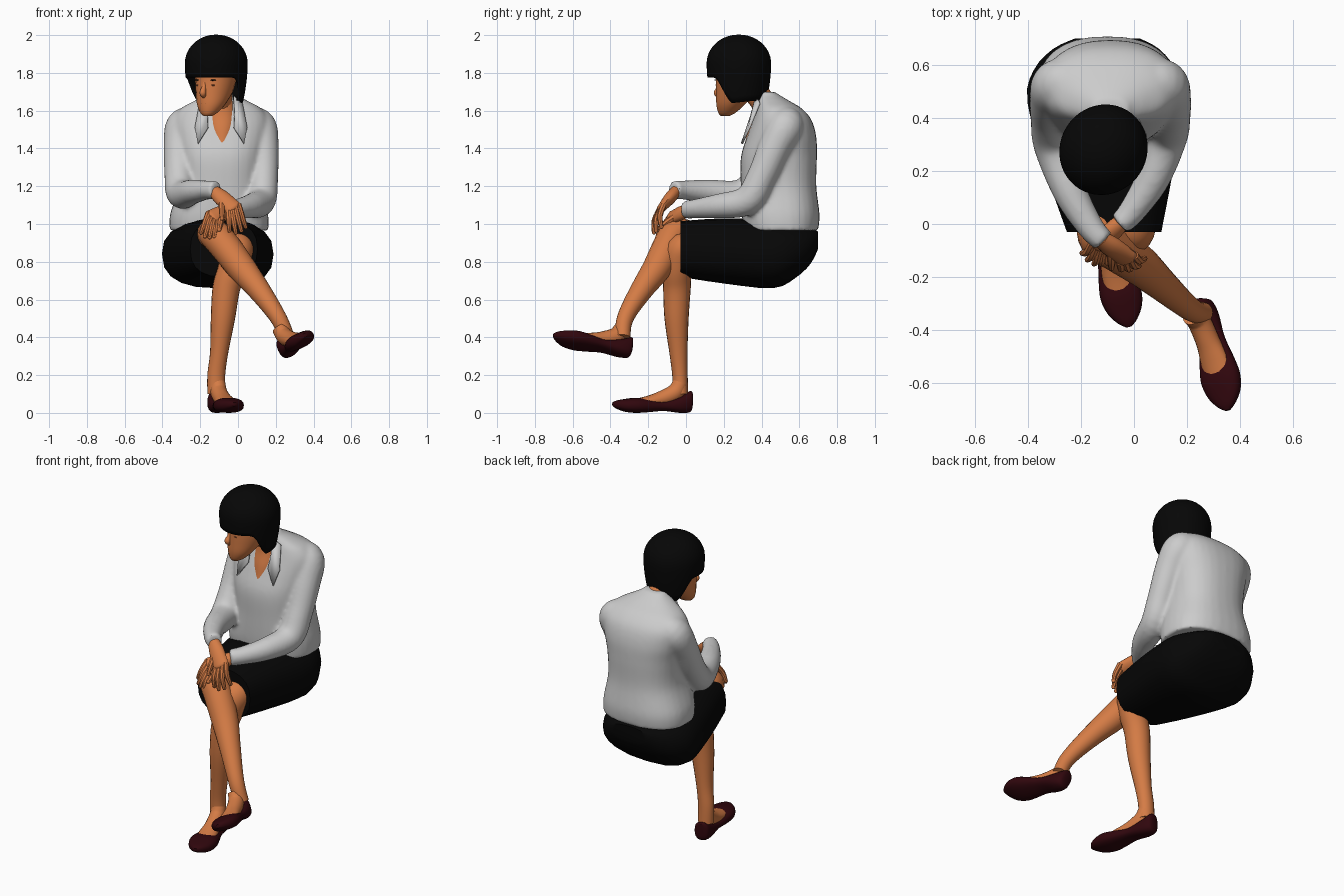
import bpy, bmesh, math
from mathutils import Vector, Matrix

if "Cube" in bpy.data.objects:
    bpy.data.objects.remove(bpy.data.objects["Cube"])

def mat(name, c):
    m = bpy.data.materials.new(name)
    m.diffuse_color = (*c, 1)
    m.use_nodes = True
    m.node_tree.nodes["Principled BSDF"].inputs["Base Color"].default_value = m.diffuse_color
    return m

SKIN = mat("skin", (0.66, 0.20, 0.06))
BLACK = mat("black", (0.002, 0.002, 0.002))
SHOE = mat("maroon", (0.03, 0.002, 0.004))
LIP = mat("lip", (0.40, 0.11, 0.04))
X, Y, Z = Vector((1, 0, 0)), Vector((0, 1, 0)), Vector((0, 0, 1))
CX = -0.09  # body centre line

def make(name, verts, faces, m=None, M=None, thick=0):
    me = bpy.data.meshes.new(name)
    me.from_pydata(verts, [], faces)
    bm = bmesh.new()
    bm.from_mesh(me)
    bmesh.ops.recalc_face_normals(bm, faces=bm.faces)
    bm.to_mesh(me)
    bm.free()
    ob = bpy.data.objects.new(name, me)
    bpy.context.collection.objects.link(ob)
    if m:
        me.materials.append(m)
    if M:
        ob.matrix_world = M
    if thick:
        s = ob.modifiers.new("thickness", 'SOLIDIFY')
        s.thickness, s.offset = thick, 0
    return ob

def spline(p, sub):
    """Smooth interpolation of path points with radii."""
    out = []
    for i in range(len(p) - 1):
        a, b, c, d = p[max(i - 1, 0)], p[i], p[i + 1], p[min(i + 2, len(p) - 1)]
        for k in range(sub):
            t = k / sub
            out.append([0.5 * (2 * v + (w - u) * t + (2 * u - 5 * v + 4 * w - x) * t * t
                        + (3 * v - u - 3 * w + x) * t ** 3) for u, v, w, x in zip(a, b, c, d)])
    return out + [list(p[-1])]

def tube(name, pts, m=None, ref=Z, axis=None, n=20, sub=5, e=2.0, M=None, cap=(0, 0)):
    """Loft of superellipses along a smooth path of (x, y, z, r1[, r2])."""
    p = spline([q if len(q) == 5 else (*q, q[3]) for q in pts], sub)
    c = [Vector(q[:3]) for q in p]
    rings = []
    for i, q in enumerate(p):
        t = axis or (c[min(i + 1, len(c) - 1)] - c[max(i - 1, 0)]).normalized()
        rings.append((c[i], t, max(q[3], .002), max(q[4], .002)))
    for side, k in enumerate(cap):  # rounded ends
        if k:
            o, t, a, b = rings[-1 if side else 0]
            for deg in (25, 50, 70, 84):
                s, h = math.cos(math.radians(deg)), math.sin(math.radians(deg)) * k * min(a, b)
                r = (o + t * h * (1 if side else -1), t, a * s, b * s)
                rings.append(r) if side else rings.insert(0, r)
    V = []
    for o, t, a, b in rings:
        u = ref.cross(t).normalized()
        w = t.cross(u)
        for k in range(n):
            g = 2 * math.pi * k / n
            x, y = math.cos(g), math.sin(g)
            V.append(o + u * a * math.copysign(abs(x) ** (2 / e), x) + w * b * math.copysign(abs(y) ** (2 / e), y))
    R = len(rings)
    F = [(i * n + k, i * n + (k + 1) % n, (i + 1) * n + (k + 1) % n, (i + 1) * n + k)
         for i in range(R - 1) for k in range(n)]
    F += [tuple(range(n)), tuple(range((R - 1) * n, R * n))]
    return make(name, V, F, m, M)

def ball(name, loc, r, m, M):
    tube(name, [(loc[0], loc[1], loc[2] + r[2] * math.sin(a), r[0] * math.cos(a), r[1] * math.cos(a))
                for a in [math.radians(d) for d in (-85, -60, -30, 0, 30, 60, 85)]], m, -Y, Z, 12, 2, M=M)

# shirt body: z, front y, back y, half width
body = [(.965, .31, .70, .262), (1.05, .295, .707, .26), (1.2, .29, .69, .224), (1.35, .29, .693, .23),
        (1.46, .322, .69, .25), (1.55, .355, .665, .255), (1.61, .372, .615, .215), (1.65, .378, .55, .145),
        (1.68, .38, .50, .088), (1.70, .385, .47, .068)]
shirt = [tube("shirt", [(CX - .01 * (z < 1.1), (f + b) / 2, z, w, (b - f) / 2) for z, f, b, w in body],
              None, -Y, Z, 32, 5, 2.4)]

# sleeves
shirt.append(tube("right_sleeve", [
    (-.225, .54, 1.55, .075), (-.285, .525, 1.515, .098), (-.308, .47, 1.41, .086), (-.312, .39, 1.26, .078), (-.30, .295, 1.16, .078),
    (-.24, .12, 1.17, .065), (-.165, -.01, 1.18, .051), (-.115, -.065, 1.18, .05, .044)], None, X, cap=(.8, 0)))
shirt.append(tube("left_sleeve", [
    (.045, .54, 1.55, .075), (.105, .525, 1.515, .098), (.13, .47, 1.41, .086), (.135, .40, 1.25, .078), (.123, .325, 1.125, .078),
    (.07, .17, 1.095, .065), (-.01, .045, 1.08, .051), (-.055, .0, 1.075, .05, .044)], None, X, cap=(.8, 0)))

# fuse body and sleeves into one garment
for ob in shirt:
    ob.select_set(True)
bpy.context.view_layer.objects.active = shirt[0]
bpy.ops.object.join()
r = shirt[0].modifiers.new("fuse", 'REMESH')
r.mode, r.voxel_size = 'VOXEL', .011
s = shirt[0].modifiers.new("soften", 'SMOOTH')
s.factor, s.iterations = .5, 8
bpy.ops.object.convert(target='MESH')

# collar flaps
for s, side in ((-1, "right"), (1, "left")):
    P = [(.068, .372, 1.675), (.072, .345, 1.57), (.068, .325, 1.51), (.122, .296, 1.425), (.138, .335, 1.51), (.112, .388, 1.64)]
    make(side + "_collar", [(CX + s * x, y, z) for x, y, z in P], [(0, 1, 4, 5), (1, 2, 3, 4)], None, thick=.012)

# hands with fingers
def hand(side, wrist, knuckle, across, tips, thumb):
    w, k, a = Vector(wrist), Vector(knuckle), Vector(across)
    d = k - w
    ref = a.cross(d).normalized()
    tube(side + "_hand", [(*w, .034, .03), (*(w + d * .4), .045, .032), (*k, .047, .022)], SKIN, ref, n=14, cap=(0, .9))
    for i, t in enumerate(tips):
        b = k + a * (i - 1.5) / 1.5
        t = Vector(t)
        mid = (b + t) / 2 - Y * .014
        tube(f"{side}_finger_{i + 1}", [(*b, .017), (*mid, .015), (*t, .011)], SKIN, X, n=8, sub=3, cap=(0, 1))
    t0, t1 = w + d * .4, Vector(thumb)
    tube(side + "_thumb", [(*t0, .02), (*((t0 + t1) / 2 - Y * .01), .017), (*t1, .012)], SKIN, X, n=8, sub=3, cap=(0, 1))

hand("right", (-.125, -.055, 1.172), (-.025, -.13, 1.085), (.026, .012, .018),
     [(-.045, -.165, .965), (-.012, -.17, .955), (.018, -.158, .965), (.04, -.13, .985)], (-.085, -.165, 1.03))
hand("left", (-.05, .005, 1.07), (-.135, -.08, 1.035), (-.02, .01, .024),
     [(-.125, -.15, .935), (-.15, -.15, .93), (-.175, -.135, .935), (-.195, -.11, .955)], (-.10, -.145, .97))

# skirt: y, centre x, half width, bottom z, top z
skirt = [(-.03, -.075, .178, .72, 1.015), (.2, -.093, .24, .685, 1.03), (.46, -.107, .295, .66, 1.02),
         (.58, -.11, .268, .715, 1.0), (.66, -.105, .20, .79, .98), (.70, -.10, .12, .87, .96)]
tube("skirt", [(cx, y, (a + b) / 2, w, (b - a) / 2) for y, cx, w, a, b in skirt], BLACK, Z, Y, 20, 3, 2.5)

# legs
tube("left_leg", [(.02, .42, .85, .11), (.01, .2, .85, .10), (.0, .05, .87, .085), (-.005, -.02, .86, .085), (-.03, -.045, .76, .078),
                  (-.062, -.048, .66, .073), (-.08, -.05, .5, .064), (-.10, -.04, .32, .048), (-.115, -.032, .2, .041, .047), (-.115, -.03, .1, .041, .047)],
     SKIN, X, cap=(1, 0))
tube("right_leg", [(-.2, .42, .85, .11), (-.165, .18, .90, .09), (-.14, .03, .935, .08), (-.125, -.055, .945, .083), (-.06, -.10, .87, .082),
                   (.02, -.155, .765, .076), (.10, -.225, .665, .062), (.18, -.295, .555, .049), (.226, -.328, .48, .043), (.26, -.335, .40, .040)],
     SKIN, X, cap=(1, 0))

# shoes: y, half width, bottom, top in foot space, toe towards -y
def foot(side, M):
    shoe = [(.035, .022, .03, .11), (.022, .042, .004, .115), (-.03, .052, 0, .09), (-.12, .053, .010, .064),
            (-.2, .069, .004, .072), (-.27, .079, 0, .08), (-.33, .067, .006, .074), (-.375, .038, .022, .066), (-.398, .010, .036, .056)]
    tube(side + "_shoe", [(0, y, (a + b) / 2, w, (b - a) / 2) for y, w, a, b in shoe], SHOE, Z, Y * -1, 20, 4, 2.5, M=M)
    tube(side + "_instep", [(0, -.03, .16, .04), (0, -.055, .11, .046, .044), (0, -.13, .075, .042, .046),
                            (0, -.20, .06, .032, .054), (0, -.255, .05, .028, .056)], SKIN, X, M=M)

foot("left", Matrix.Translation((-.115, -.002, 0)) @ Matrix.Rotation(math.radians(14), 4, 'Z'))
f = Vector((.23, -.94, .18)).normalized()
up = Vector((-.40, 0, .9))
up = (up - f * up.dot(f)).normalized()
right = (-f).cross(up)
M = Matrix((right, -f, up)).transposed().to_4x4()
M.translation = (.28, -.325, .297)
foot("right", M)

# neck and open neckline
tube("neck", [(CX, .46, 1.5, .066), (CX, .425, 1.62, .066), (-.105, .34, 1.73, .064)], SKIN, X)
tube("neckline", [(-.085, .316, 1.415, .015, .008), (-.085, .345, 1.45, .04, .028), (-.085, .372, 1.51, .062, .042),
                  (-.085, .405, 1.58, .075, .055), (-.085, .415, 1.65, .066, .058)], SKIN, -Y, Z)

# head, turned to its right
H = Matrix.Translation((-.115, .28, 0)) @ Matrix.Rotation(math.radians(-32), 4, 'Z')
tube("head", [(0, -.085, 1.572, .022, .024), (0, -.074, 1.59, .046, .047), (0, -.05, 1.635, .075, .078), (0, -.02, 1.70, .094, .108),
              (0, -.005, 1.77, .104, .122), (0, 0, 1.85, .105, .13), (0, 0, 1.93, .07, .09)], SKIN, -Y, Z, M=H)
tube("nose", [(0, -.112, 1.765, .010), (0, -.125, 1.72, .013), (0, -.135, 1.695, .018), (0, -.125, 1.68, .014)], SKIN, X, n=10, cap=(1, 1), M=H)
for z in (1.648, 1.638):
    ball("lip", (0, -.115, z), (.027, .013, .007), LIP, H)
for s in (-1, 1):
    ball("eye", (s * .042, -.108, 1.735), (.017, .008, .005), LIP, H)
    ball("eyebrow", (s * .043, -.11, 1.762), (.024, .008, .004), BLACK, H)

# bobbed hair with a fringe, open at the face
n, R = 48, 16
V, F = [(0, 0, 1.997)], []
for i in range(1, R + 1):
    for k in range(n):
        a = 2 * math.pi * k / n - math.pi
        t = min(max((abs(math.degrees(a)) - 70) / 38, 0), 1)
        rim = 1.775 - .14 * t * t * (3 - 2 * t) + .02 * max(0, -math.cos(a))
        z = 1.997 - (1.997 - rim) * (i / R) ** 1.6
        r = .158 * math.sqrt(1 - ((z - 1.85) / .147) ** 2) if z > 1.85 else .158 - .028 * ((1.85 - z) / .22) ** 1.8
        V.append((r * math.sin(a), -1.06 * r * math.cos(a), z))
for k in range(n):
    j = (k + 1) % n
    F.append((0, 1 + k, 1 + j))
    F += [(1 + i * n + k, 1 + i * n + n + k, 1 + i * n + n + j, 1 + i * n + j) for i in range(R - 1)]
make("hair", V, F, BLACK, H, .012)

# smooth shading, keeping hems and cuffs crisp
for ob in bpy.context.scene.objects:
    ob.select_set(True)
    bpy.context.view_layer.objects.active = ob
bpy.ops.object.shade_smooth_by_angle(angle=math.radians(40))
